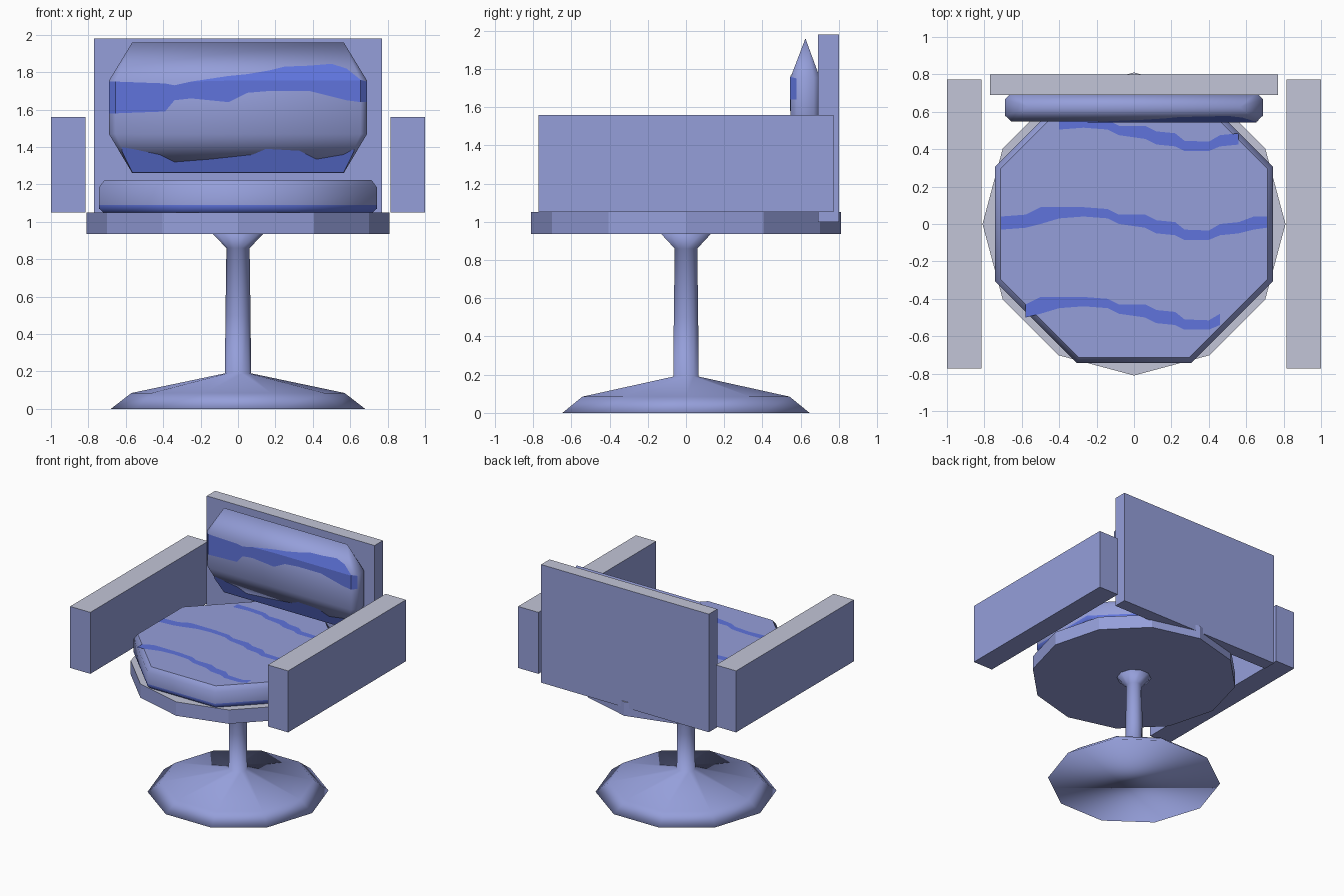
import bpy, bmesh, math

if "Cube" in bpy.data.objects:
    bpy.data.objects.remove(bpy.data.objects["Cube"])


def material(name, rgb):
    m = bpy.data.materials.new(name)
    m.diffuse_color = (*rgb, 1)
    m.use_nodes = True
    m.node_tree.nodes["Principled BSDF"].inputs["Base Color"].default_value = m.diffuse_color
    return m


PERI = material("periwinkle", (0.30, 0.345, 0.70))
BLUE = material("stripe blue", (0.115, 0.175, 0.72))
GREY = material("pale grey", (0.54, 0.56, 0.68))


def finish(name, bm, mats):
    bmesh.ops.recalc_face_normals(bm, faces=bm.faces)
    me = bpy.data.meshes.new(name)
    bm.to_mesh(me)
    bm.free()
    for m in mats:
        me.materials.append(m)
    ob = bpy.data.objects.new(name, me)
    bpy.context.collection.objects.link(ob)
    return ob


def grey_tops(ob):
    # upward faces are pale grey, the rest periwinkle
    for p in ob.data.polygons:
        p.material_index = 1 if p.normal.z > 0.5 else 0


def box(name, lo, hi):
    bm = bmesh.new()
    bmesh.ops.create_cube(bm, size=1)
    for v in bm.verts:
        for i in range(3):
            v.co[i] = lo[i] if v.co[i] < 0 else hi[i]
    grey_tops(finish(name, bm, [PERI, GREY]))


def lathe(name, profile, n, turn, mats):
    # stack of n-sided rings with capped ends
    bm = bmesh.new()
    rings = []
    for r, z in profile:
        rings.append([bm.verts.new((r * math.cos(turn + 2 * math.pi * i / n),
                                    r * math.sin(turn + 2 * math.pi * i / n), z))
                      for i in range(n)])
    for a, b in zip(rings, rings[1:]):
        for i in range(n):
            j = (i + 1) % n
            bm.faces.new((a[i], a[j], b[j], b[i]))
    bm.faces.new(rings[0][::-1])
    bm.faces.new(rings[-1])
    return finish(name, bm, mats)


# pedestal foot and stem
foot = lathe("pedestal", [(0.68, 0), (0.57, 0.085), (0.07, 0.19), (0.067, 0.5),
                          (0.062, 0.86), (0.14, 0.94)], 10, 0, [PERI])
for p in foot.data.polygons:
    p.use_smooth = True

# round seat plate
grey_tops(lathe("seat_plate", [(0.81, 0.935), (0.81, 1.05)], 12, 0, [PERI, GREY]))

# seat cushion with a blue lower band
seat = lathe("seat_cushion", [(0.78, 1.05), (0.803, 1.07), (0.803, 1.09), (0.803, 1.185),
                              (0.772, 1.225)], 8, math.pi / 8, [PERI, BLUE])
for p in seat.data.polygons:
    p.use_smooth = abs(p.normal.z) < 0.95
    p.material_index = 1 if p.center.z < 1.091 and p.use_smooth else 0

# back board and arms
box("back_board", (-0.77, 0.69, 1.0), (0.77, 0.80, 1.98))
box("left_arm", (-1.0, -0.772, 1.05), (-0.815, 0.772, 1.56))
box("right_arm", (0.815, -0.772, 1.05), (1.0, 0.772, 1.56))

# back cushion: tapered to an edge at top and bottom
bm = bmesh.new()
for s in (-1, 1):
    for z in (1.26, 1.96):
        bm.verts.new((s * 0.565, 0.625, z))
    for z in (1.47, 1.755):
        for x, y in ((0.655, 0.547), (0.69, 0.58), (0.69, 0.668), (0.655, 0.70)):
            bm.verts.new((s * x, y, z))
bmesh.ops.convex_hull(bm, input=bm.verts)
for f in bm.faces:
    f.smooth = True
finish("back_cushion", bm, [PERI])


def stripe(name, pts, place, bends=()):
    # thin strip through (x, low, high) columns, folded at the bend heights
    bm = bmesh.new()
    cols = []
    for x, lo, hi in pts:
        rows = [lo] + [min(max(b, lo), hi) for b in bends] + [hi]
        cols.append([bm.verts.new(place(x, t)) for t in rows])
    for a, b in zip(cols, cols[1:]):
        for i in range(len(a) - 1):
            bm.faces.new((a[i], b[i], b[i + 1], a[i + 1]))
    bmesh.ops.remove_doubles(bm, verts=bm.verts, dist=0.0005)
    ob = finish(name, bm, [BLUE])
    up = sum((p.normal.z - p.normal.y) for p in ob.data.polygons)
    if up < 0:
        ob.data.flip_normals()


# wavy stripes on the seat cushion
wave = [(-0.71, -0.03, 0.04), (-0.58, -0.02, 0.05), (-0.50, 0.0, 0.09), (-0.40, 0.03, 0.09),
        (-0.27, 0.04, 0.09), (-0.14, 0.03, 0.08), (-0.08, 0.0, 0.05), (0.06, -0.02, 0.05),
        (0.12, -0.05, 0.02), (0.22, -0.06, 0.01), (0.27, -0.085, -0.03), (0.40, -0.085, -0.035),
        (0.46, -0.06, 0.0), (0.56, -0.05, 0.01), (0.64, -0.03, 0.04), (0.71, -0.02, 0.04)]
for name, dy, x0, x1, low in (("back", 0.475, -0.45, 0.60, 0.0),
                              ("middle", 0, -0.72, 0.72, 0.0),
                              ("front", -0.48, -0.60, 0.50, 0.0)):
    pts = [(x, a + dy, b + dy) for x, a, b in wave if x0 <= x <= x1]
    stripe("seat_stripe_" + name, pts, lambda x, t: (x, t, 1.228))


def on_back(x, z):
    # front surface of the back cushion
    y = 0.547 + max(0, abs(x) - 0.655)
    if z > 1.755:
        y += (z - 1.755) * 0.078 / 0.205
    if z < 1.47:
        y += (1.47 - z) * 0.078 / 0.21
    return (x, y - 0.003, z)


# stripes on the back cushion
stripe("back_stripe_upper", [
    (-0.69, 1.58, 1.75), (-0.655, 1.58, 1.75), (-0.39, 1.59, 1.74), (-0.34, 1.65, 1.73),
    (-0.25, 1.66, 1.75), (-0.05, 1.64, 1.78), (0.05, 1.69, 1.79), (0.17, 1.70, 1.81),
    (0.25, 1.70, 1.83), (0.38, 1.70, 1.835), (0.50, 1.67, 1.845), (0.58, 1.65, 1.82),
    (0.655, 1.64, 1.76), (0.69, 1.64, 1.75)], on_back, (1.755,))
stripe("back_stripe_lower", [
    (-0.62, 1.375, 1.40), (-0.565, 1.265, 1.39), (-0.42, 1.263, 1.36), (-0.34, 1.263, 1.32),
    (-0.15, 1.263, 1.335), (0.08, 1.263, 1.36), (0.15, 1.263, 1.39), (0.33, 1.263, 1.38),
    (0.42, 1.263, 1.335), (0.565, 1.265, 1.36), (0.62, 1.375, 1.39)], on_back)
